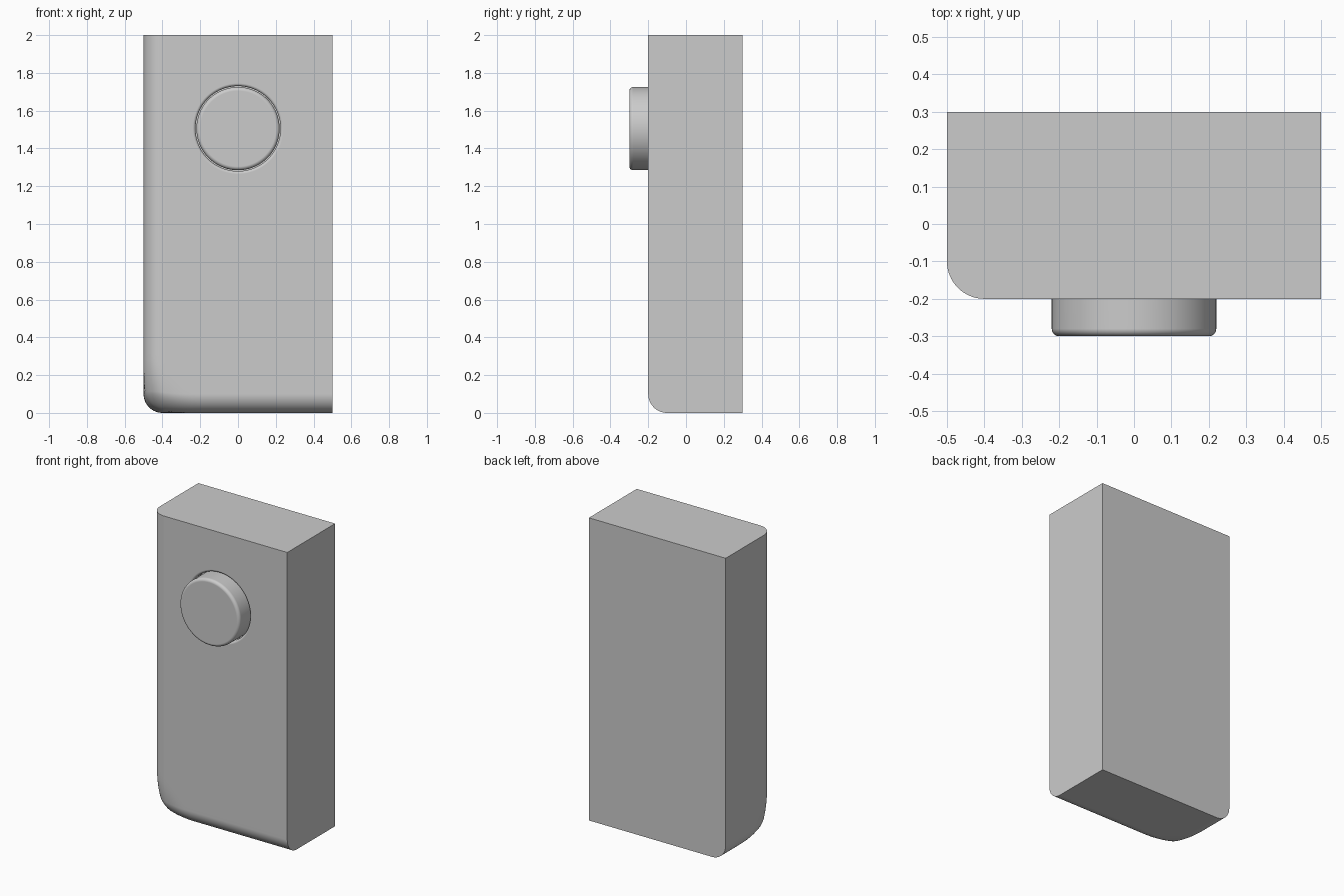
import bpy, bmesh, math
from mathutils import Vector

if "Cube" in bpy.data.objects:
    bpy.data.objects.remove(bpy.data.objects["Cube"], do_unlink=True)

GREY = (0.6, 0.6, 0.6, 1)
grey = bpy.data.materials.new("plain grey")
grey.diffuse_color = GREY
grey.use_nodes = True
grey.node_tree.nodes["Principled BSDF"].inputs["Base Color"].default_value = GREY

SIZE = Vector((1, 0.5, 2))
ORIGIN = Vector((-0.5, -0.2, 0))   # the rounded corner
R = 0.1                            # edge radius
REACH, PULL = 0.35, 0.08           # softened blend at the corner
HOLE_Z = 1.505


def make_object(name, bm):
    bmesh.ops.recalc_face_normals(bm, faces=bm.faces)
    mesh = bpy.data.meshes.new(name)
    bm.to_mesh(mesh)
    bm.free()
    mesh.materials.append(grey)
    obj = bpy.data.objects.new(name, mesh)
    bpy.context.collection.objects.link(obj)
    return obj


def finish(obj):
    bpy.ops.object.select_all(action='DESELECT')
    obj.select_set(True)
    bpy.context.view_layer.objects.active = obj
    bpy.ops.object.shade_smooth_by_angle(angle=math.radians(35))
    weighted = obj.modifiers.new("even shading", 'WEIGHTED_NORMAL')
    weighted.keep_sharp = True


def lathe(name, profile, steps=96):
    """Closed solid from (radius, y) points spun about the hole's axis."""
    bm = bmesh.new()
    rings = []
    for radius, y in profile:
        rings.append([bm.verts.new((radius * math.cos(a), y, HOLE_Z + radius * math.sin(a)))
                      for a in (math.tau * i / steps for i in range(steps))])
    for low, high in zip(rings, rings[1:]):
        for i in range(steps):
            j = (i + 1) % steps
            bm.faces.new((low[i], low[j], high[j], high[i]))
    bm.faces.new(rings[0])
    bm.faces.new(rings[-1])
    return make_object(name, bm)


def arc(cx, cy, radius, start, end, steps=6):
    angles = [math.radians(start + (end - start) * i / steps) for i in range(steps + 1)]
    return [(cx + radius * math.cos(a), cy + radius * math.sin(a)) for a in angles]


def rounded(p):
    """Round the three edges meeting at the origin corner, then soften the corner."""
    core = Vector([max(c, R) for c in p])
    d = p - core
    if d.length > 1e-6:
        p = core + d * (max(abs(c) for c in d) / d.length)
    fall = max(0, 1 - sum(p) / REACH)
    return p + Vector((1, 1, 1)).normalized() * PULL * fall ** 2


# Body: block with extra cuts near the rounded edges
bm = bmesh.new()
bmesh.ops.create_cube(bm, size=1)
for v in bm.verts:
    v.co = Vector([(c + 0.5) * s for c, s in zip(v.co, SIZE)])
cuts = [R * (1 - math.tan(math.pi / 4 * k / 8)) for k in range(8)]
cuts += [R + 0.03 * k for k in range(1, 9)]
for axis in range(3):
    normal = Vector([float(i == axis) for i in range(3)])
    for t in cuts:
        bmesh.ops.bisect_plane(bm, geom=bm.verts[:] + bm.edges[:] + bm.faces[:],
                               plane_co=normal * t, plane_no=normal, dist=1e-5)
for v in bm.verts:
    v.co = rounded(v.co) + ORIGIN
body = make_object("body", bm)

# Round recess with a soft rim around the button
cutter = lathe("recess_cutter", [(0.24, -0.22)] + arc(0.24, -0.185, 0.015, 270, 180)
               + [(0.225, -0.15)])
cutter.hide_render = True
cut = body.modifiers.new("recess", 'BOOLEAN')
cut.operation = 'DIFFERENCE'
cut.solver = 'EXACT'
cut.object = cutter
bpy.context.view_layer.objects.active = body
bpy.ops.object.modifier_apply(modifier=cut.name)
bpy.data.objects.remove(cutter, do_unlink=True)
finish(body)

# Button with a rounded front edge
button = lathe("button", [(0.22, -0.15)] + arc(0.2, -0.28, 0.02, 0, -90))
finish(button)
